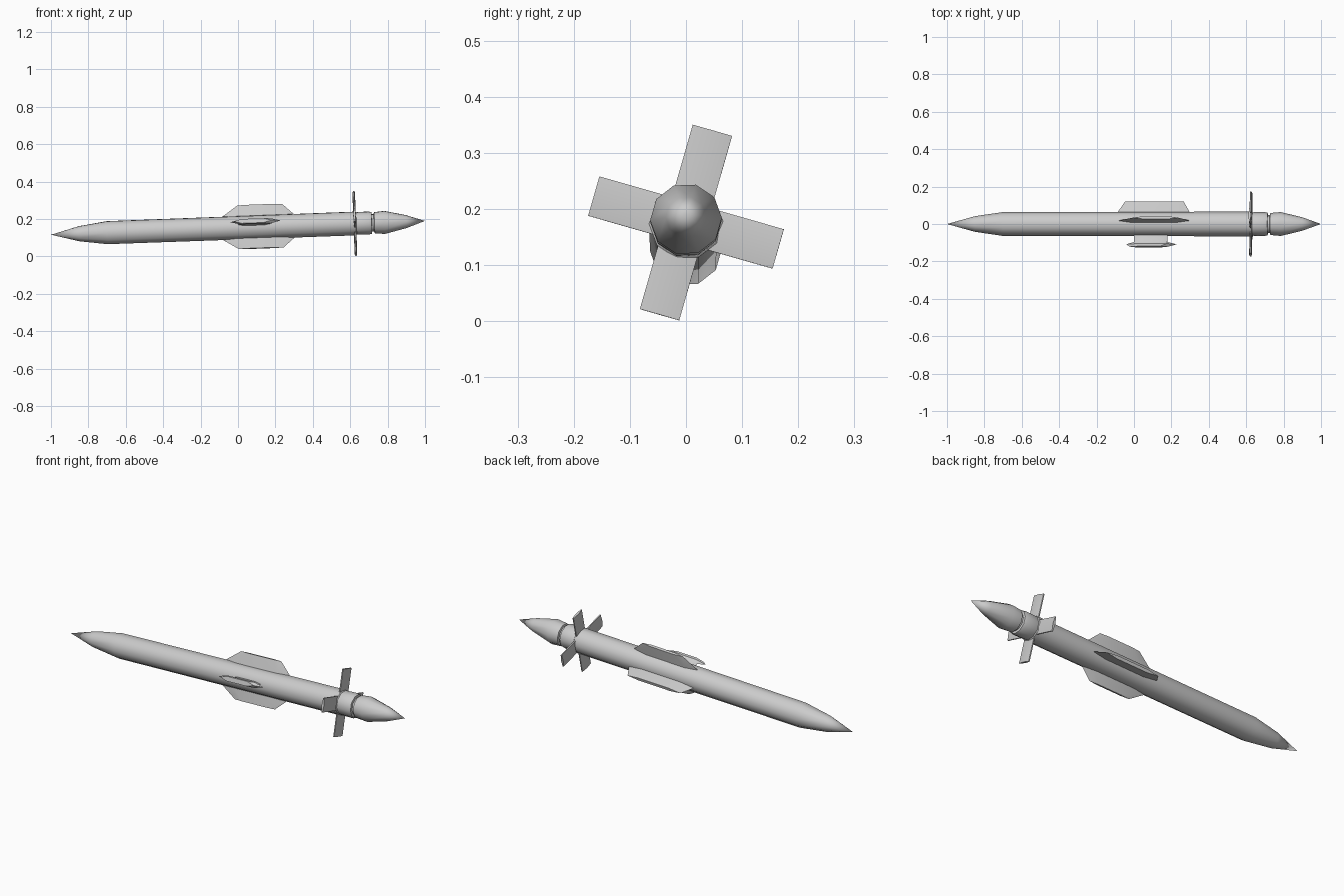
import bpy, bmesh, math
from mathutils import Matrix

cube = bpy.data.objects.get("Cube")
if cube:
    bpy.data.objects.remove(cube, do_unlink=True)

grey = bpy.data.materials.new("plain grey")
grey.use_nodes = True
COLOUR = (0.6, 0.6, 0.6, 1)
grey.diffuse_color = COLOUR
grey.node_tree.nodes["Principled BSDF"].inputs["Base Color"].default_value = COLOUR

# Whole vehicle is pitched slightly, tail high
PITCH = Matrix.Translation((0, 0, 0.153)) @ Matrix.Rotation(-math.atan(0.037), 4, "Y")
ROLL = math.radians(16)
SIDES = 10


def finish(name, bm, matrix=Matrix(), smooth=40):
    bmesh.ops.recalc_face_normals(bm, faces=bm.faces)
    mesh = bpy.data.meshes.new(name)
    bm.to_mesh(mesh)
    bm.free()
    mesh.transform(PITCH @ matrix)
    mesh.materials.append(grey)
    obj = bpy.data.objects.new(name, mesh)
    bpy.context.collection.objects.link(obj)
    bpy.ops.object.select_all(action="DESELECT")
    obj.select_set(True)
    bpy.context.view_layer.objects.active = obj
    bpy.ops.object.shade_smooth_by_angle(angle=math.radians(smooth))
    return obj


def loft(bm, rings):
    """Skin a list of equal-length point rings and cap both ends."""
    loops = [[bm.verts.new(p) for p in ring] for ring in rings]
    n = len(loops[0])
    for a, b in zip(loops, loops[1:]):
        for i in range(n):
            j = (i + 1) % n
            bm.faces.new((a[i], a[j], b[j], b[i]))
    bm.faces.new(loops[0])
    bm.faces.new(loops[-1])


def turned(name, profile):
    """Revolve (x, radius) points about the long axis."""
    bm = bmesh.new()
    step = math.tau / SIDES
    loft(bm, [[(x, r * math.sin(i * step + ROLL), r * math.cos(i * step + ROLL))
               for i in range(SIDES)] for x, r in profile])
    bmesh.ops.remove_doubles(bm, verts=bm.verts, dist=0.0005)
    return finish(name, bm)


def fin_section(x0, x1, z, thick):
    """Flattened hexagon, sharp at the leading and trailing edges."""
    inset = (x1 - x0) * 0.2
    t = thick / 2
    return [(x0, 0, z), (x0 + inset, -t, z), (x1 - inset, -t, z),
            (x1, 0, z), (x1 - inset, t, z), (x0 + inset, t, z)]


# Hull with pointed nose, tail collar and tail cone
turned("hull", [(-1, 0.0001), (-0.85, 0.042), (-0.7, 0.064), (0.63, 0.066), (0.635, 0.06)])
turned("tail_collar", [(0.62, 0.058), (0.64, 0.063), (0.7, 0.064), (0.715, 0.06), (0.717, 0.045)])
turned("tail_neck", [(0.7, 0.048), (0.75, 0.048)])
turned("tail_cone", [(0.727, 0.05), (0.73, 0.059), (0.785, 0.064), (0.9, 0.036), (1, 0.0001)])

# Mid-body fins: name, quarter turn, and (x start, x end, radius, thickness) sections
fins = [
    ("top_fin", 0, [(-0.1, 0.31, 0.05, 0.02), (-0.08, 0.3, 0.066, 0.02), (0, 0.24, 0.124, 0.014)]),
    ("back_fin", 1, [(-0.09, 0.3, 0.05, 0.02), (-0.085, 0.295, 0.07, 0.02), (-0.05, 0.265, 0.124, 0.016)]),
    ("bottom_fin", 2, [(-0.1, 0.31, 0.05, 0.02), (-0.08, 0.3, 0.066, 0.02), (0, 0.24, 0.118, 0.014)]),
    ("front_fin", 3, [(0, 0.18, 0.05, 0.014), (0, 0.18, 0.1, 0.016), (-0.04, 0.23, 0.113, 0.028),
                      (-0.02, 0.18, 0.127, 0.024)]),
]
for name, turn, sections in fins:
    bm = bmesh.new()
    loft(bm, [fin_section(*s) for s in sections])
    finish(name, bm, Matrix.Rotation(-ROLL - turn * math.pi / 2, 4, "X"), 25)

# Four flat blades at the tail, slightly thicker along the middle
for turn, side in enumerate(("top", "back", "bottom", "front")):
    bm = bmesh.new()
    w, x = 0.0365, 0.625
    loft(bm, [[(x - 0.003, -w, z), (x - 0.007, 0, z), (x - 0.003, w, z),
               (x + 0.003, w, z), (x + 0.007, 0, z), (x + 0.003, -w, z)]
              for z in (0.03, 0.171)])
    finish(side + "_blade", bm, Matrix.Rotation(-ROLL - turn * math.pi / 2, 4, "X"))
